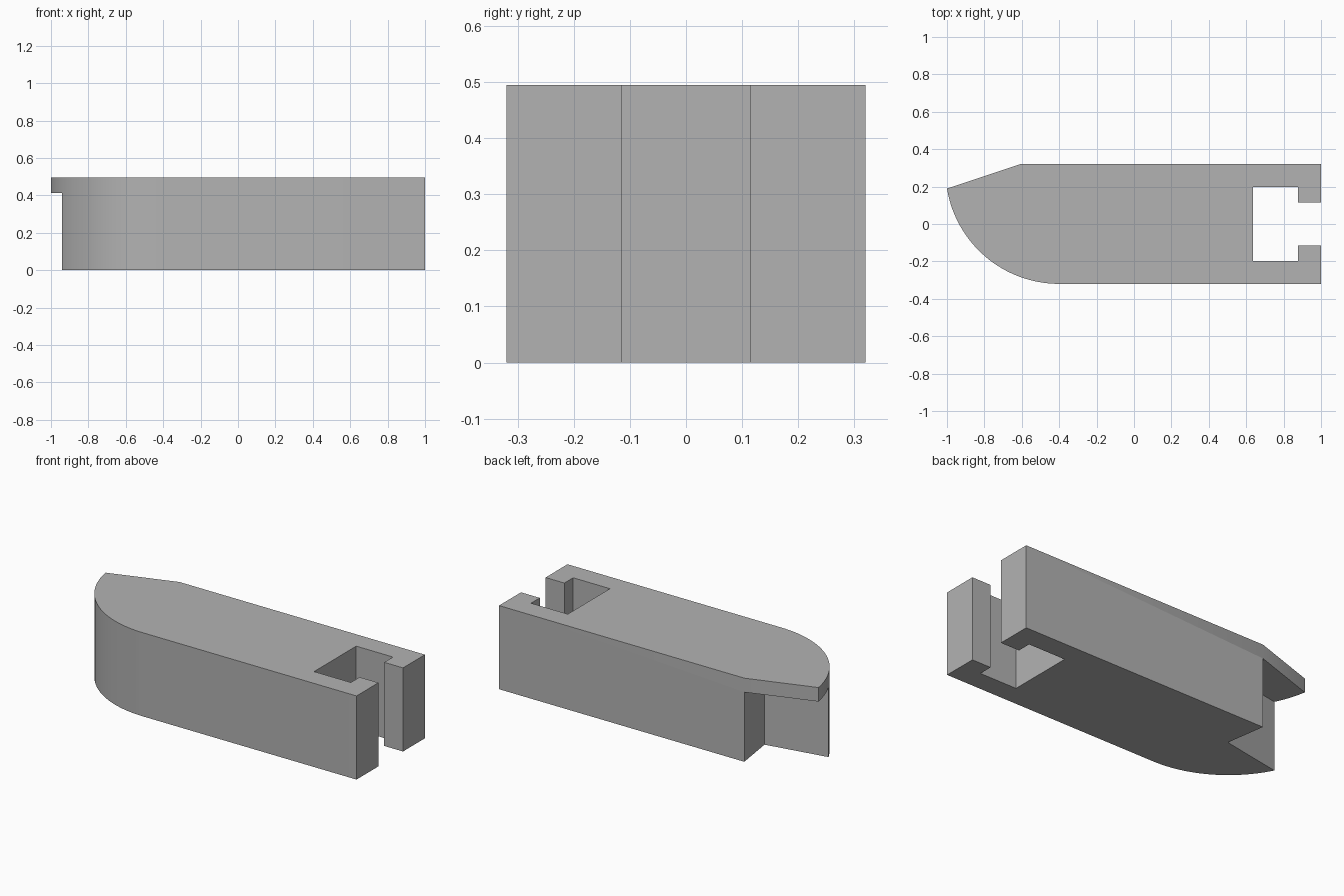
import bpy, bmesh, math
from mathutils import Vector

HEIGHT = 0.495
HALF_WIDTH = 0.32
PLATE_BOTTOM = 0.412

cube = bpy.data.objects.get("Cube")
if cube:
    bpy.data.objects.remove(cube, do_unlink=True)

grey = bpy.data.materials.new("plain grey")
grey.use_nodes = True
colour = (0.45, 0.45, 0.45, 1)
grey.diffuse_color = colour
grey.node_tree.nodes["Principled BSDF"].inputs["Base Color"].default_value = colour


def prism(name, outline, bottom, top):
    """Extrude a plan outline upwards into a closed solid."""
    bm = bmesh.new()
    face = bm.faces.new([bm.verts.new((p[0], p[1], bottom)) for p in outline])
    extruded = bmesh.ops.extrude_face_region(bm, geom=[face])["geom"]
    verts = [v for v in extruded if isinstance(v, bmesh.types.BMVert)]
    bmesh.ops.translate(bm, verts=verts, vec=(0, 0, top - bottom))
    bmesh.ops.recalc_face_normals(bm, faces=bm.faces)
    mesh = bpy.data.meshes.new(name)
    bm.to_mesh(mesh)
    bm.free()
    mesh.materials.append(grey)
    obj = bpy.data.objects.new(name, mesh)
    bpy.context.collection.objects.link(obj)
    return obj


# Rounded nose: an arc tangent to the front side, ending at the pointed tip
radius, centre = 0.608, Vector((-0.4, 0.288))
start, end = math.radians(270), math.radians(189.3)
steps = 32
nose = [centre + radius * Vector((math.cos(a), math.sin(a)))
        for a in (start + (end - start) * i / steps for i in range(steps + 1))]

# T-shaped slot in the flat end, mirrored across the centre line
slot = [(1, 0.115), (0.877, 0.115), (0.877, 0.197), (0.636, 0.197)]
slot += [(x, -y) for x, y in reversed(slot)]

outline = [(-0.607, HALF_WIDTH), (1, HALF_WIDTH)] + slot
outline += [(1, -HALF_WIDTH)] + nose
body = prism("body", outline, 0, HEIGHT)

# Angled notch beneath the top plate at the nose
inner, heel, tip = Vector((-0.57, 0.08)), Vector((-0.606, 0.32)), Vector((-0.943, 0.012))
heel_far = inner + (heel - inner) * 1.6
tip_far = inner + (tip - inner) * 1.6
cutter = prism("notch_cutter", [inner, heel_far, heel_far + tip_far - inner, tip_far],
               -0.1, PLATE_BOTTOM)
cutter.hide_render = True

cut = body.modifiers.new("notch", "BOOLEAN")
cut.operation = "DIFFERENCE"
cut.solver = "EXACT"
cut.object = cutter
bpy.context.view_layer.objects.active = body
body.select_set(True)
bpy.ops.object.modifier_apply(modifier=cut.name)
bpy.data.objects.remove(cutter, do_unlink=True)

bpy.ops.object.shade_smooth_by_angle(angle=math.radians(20))
